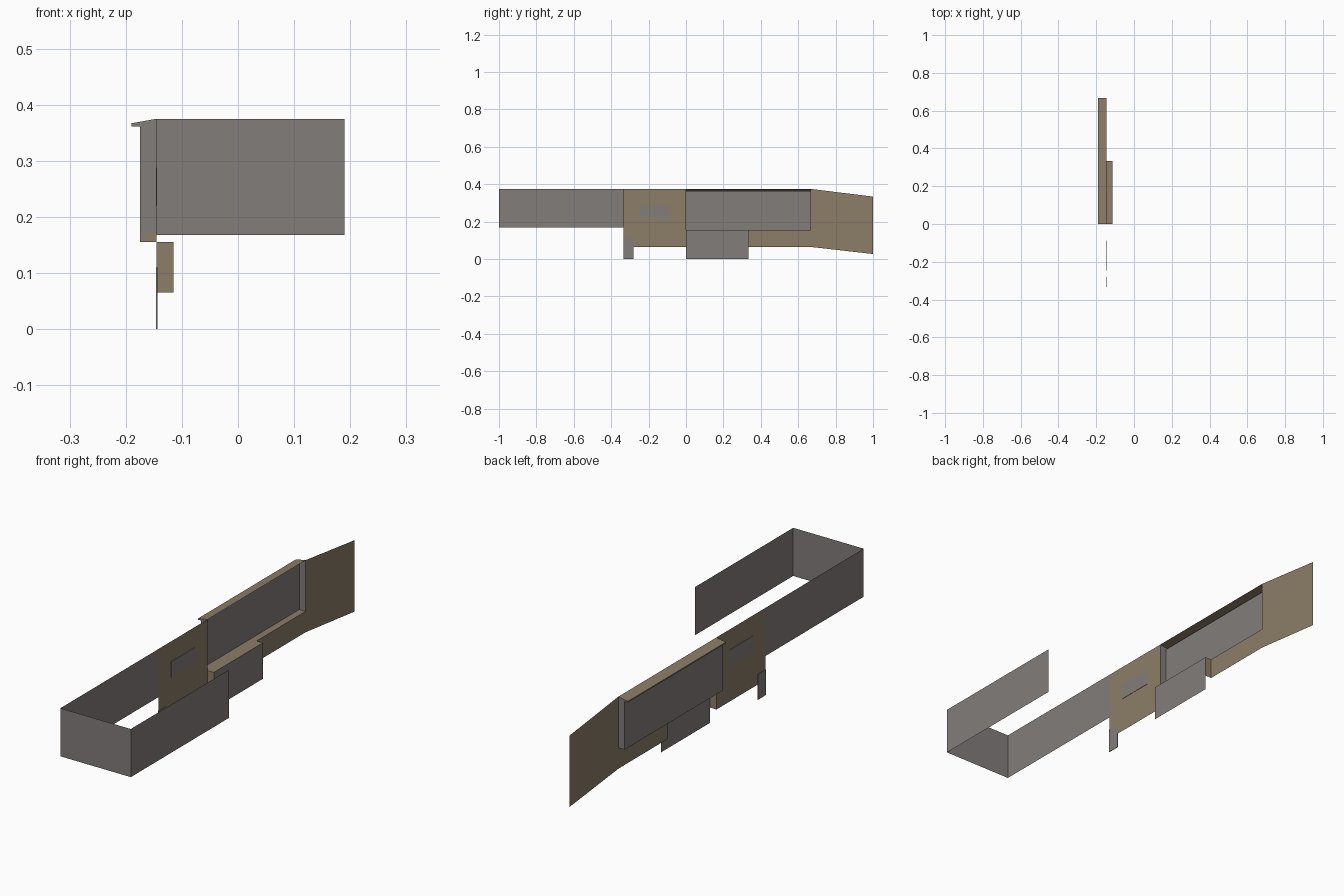
import bpy

if "Cube" in bpy.data.objects:
    bpy.data.objects.remove(bpy.data.objects["Cube"])


def material(name, rgb):
    m = bpy.data.materials.new(name)
    m.diffuse_color = (*rgb, 1)
    m.use_nodes = True
    m.node_tree.nodes["Principled BSDF"].inputs["Base Color"].default_value = m.diffuse_color
    return m


BROWN = material("brown_plaster", (0.265, 0.205, 0.138))
GREY = material("grey_stone", (0.225, 0.205, 0.198))


def sheet(name, mat, loops):
    """Object made from one or more flat polygons."""
    verts, faces = [], []
    for loop in loops:
        faces.append(range(len(verts), len(verts) + len(loop)))
        verts += loop
    me = bpy.data.meshes.new(name)
    me.from_pydata(verts, [], [list(f) for f in faces])
    me.materials.append(mat)
    ob = bpy.data.objects.new(name, me)
    bpy.context.collection.objects.link(ob)
    return ob


def side(x, y0, y1, z0, z1):
    return [(x, y0, z0), (x, y1, z0), (x, y1, z1), (x, y0, z1)]


def across(y, x0, x1, z0, z1):
    return [(x0, y, z0), (x1, y, z0), (x1, y, z1), (x0, y, z1)]


def swept(points, y0, y1):
    """Strips running along y through (x, z) points."""
    return [[(a[0], y0, a[1]), (b[0], y0, b[1]), (b[0], y1, b[1]), (a[0], y1, a[1])]
            for a, b in zip(points, points[1:])]


def plate(name, mat, y0, y1, z0, z1, x, t=0.003):
    bpy.ops.mesh.primitive_cube_add(size=1, location=(x, (y0 + y1) / 2, (z0 + z1) / 2))
    ob = bpy.context.object
    ob.name = name
    ob.scale = (t, y1 - y0, z1 - z0)
    ob.data.materials.append(mat)


WX = -0.145          # main wall plane
T = 1 / 3            # wall module length
BOT, SILL, TOP = 0.065, 0.155, 0.375

# Grey parapet: left, front and right walls
sheet("parapet", GREY, [
    side(WX, -1, -T, 0.168, TOP),
    across(-1, WX, 0.19, 0.168, TOP),
    side(0.19, -1, -T, 0.168, TOP)])

# Brown main wall: plain bay, strip under the projection, sloping end
sheet("main_wall", BROWN, [
    side(WX, -T, 0, BOT, TOP),
    side(WX, T, 2 * T, BOT, SILL),
    [(WX, 2 * T, BOT), (WX, 1, 0.027), (WX, 1, 0.334), (WX, 2 * T, TOP)]])

# Grey painted opening and corner post
plate("wall_window", GREY, -0.247, -0.087, 0.22, 0.288, WX)
plate("corner_post", GREY, -T, -0.28, 0, 0.11, WX)

# Projecting bay: grey face, eave and ends
FX, EX, EZ, LZ = -0.175, -0.19, 0.3615, 0.367
sheet("bay_face", GREY, swept([(FX, SILL), (FX, EZ), (EX, EZ), (EX, LZ)], 0, 2 * T))
for name, y, z0 in (("bay_near_end", 0, 0.172), ("bay_far_end", 2 * T, SILL)):
    outline = [(WX, z0), (FX, z0), (FX, EZ), (EX, EZ), (EX, LZ), (WX, TOP)]
    sheet(name, GREY, [[(x, y, z) for x, z in outline]])
sheet("bay_end_base", BROWN, [across(0, FX, WX, SILL, 0.172)])
sheet("bay_roof", BROWN, swept([(EX, LZ), (WX, TOP)], 0, 2 * T))
sheet("bay_floor", BROWN, swept([(FX, SILL), (WX, SILL)], 0, 2 * T))

# Lower box on the inner side: brown ledge and ends, grey hanging panel
LX = -0.115
sheet("ledge", BROWN, swept([(WX, SILL), (LX, SILL)], 0, T)
      + [across(y, WX, LX, BOT, SILL) for y in (0, T)])
sheet("hanging_panel", GREY, [side(LX, 0, T, 0, SILL)])
